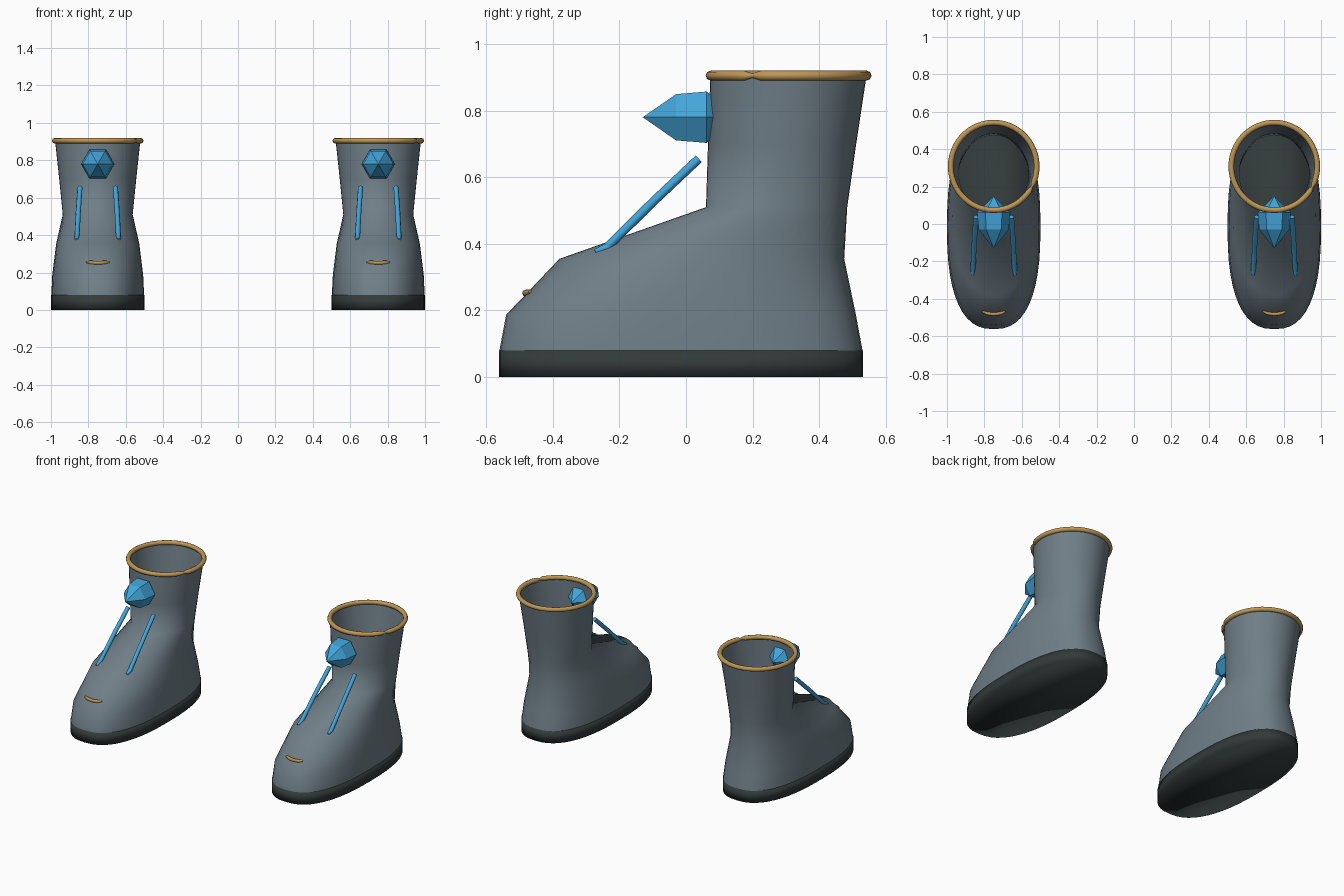
import bpy, bmesh, math
from mathutils import Vector

if "Cube" in bpy.data.objects:
    bpy.data.objects.remove(bpy.data.objects["Cube"])


def material(name, rgb):
    m = bpy.data.materials.new(name)
    m.diffuse_color = (*rgb, 1)
    m.use_nodes = True
    m.node_tree.nodes["Principled BSDF"].inputs["Base Color"].default_value = m.diffuse_color
    return m


LEATHER = material("grey leather", (0.16, 0.21, 0.245))
RUBBER = material("dark rubber", (0.032, 0.043, 0.042))
GOLD = material("gold trim", (0.52, 0.31, 0.09))
BLUE = material("blue crystal", (0.055, 0.38, 0.70))


def add_object(name, data, mat, x):
    ob = bpy.data.objects.new(name, data)
    data.materials.append(mat)
    ob.location.x = x
    bpy.context.collection.objects.link(ob)
    return ob


def loft(name, rings, mat, x, caps=False, smooth=True):
    """Bridge a list of equally sized point rings into a surface."""
    bm = bmesh.new()
    loops = [[bm.verts.new(p) for p in ring] for ring in rings]
    n = len(loops[0])
    for a, b in zip(loops, loops[1:]):
        for i in range(n):
            j = (i + 1) % n
            bm.faces.new((a[i], a[j], b[j], b[i]))
    if caps:
        bm.faces.new(loops[0][::-1])
        bm.faces.new(loops[-1])
    bmesh.ops.remove_doubles(bm, verts=bm.verts, dist=1e-5)
    bmesh.ops.recalc_face_normals(bm, faces=bm.faces)
    for f in bm.faces:
        f.smooth = smooth
    me = bpy.data.meshes.new(name)
    bm.to_mesh(me)
    bm.free()
    return add_object(name, me, mat, x)


def outline(z, front, back, half_width, power, n=48):
    """Horizontal rounded cross-section of the boot."""
    cy, ry = (front + back) / 2, (back - front) / 2
    pts = []
    for i in range(n):
        a = 2 * math.pi * i / n
        c, s = math.cos(a), math.sin(a)
        pts.append(Vector((half_width * math.copysign(abs(c) ** (2 / power), c),
                           cy + ry * math.copysign(abs(s) ** (2 / power), s), z)))
    return pts


def tube(name, points, radius, mat, x, cyclic=False, radii=None):
    cu = bpy.data.curves.new(name, 'CURVE')
    cu.dimensions = '3D'
    cu.bevel_depth = radius
    cu.bevel_resolution = 2
    cu.use_fill_caps = True
    sp = cu.splines.new('POLY')
    sp.points.add(len(points) - 1)
    for i, p in enumerate(points):
        sp.points[i].co = (*p, 1)
        sp.points[i].radius = radii[i] if radii else 1
    sp.use_cyclic_u = cyclic
    sp.use_smooth = True
    return add_object(name, cu, mat, x)


# z, front y, back y, half width, roundness
UPPER = [(0.08, -0.56, 0.53, 0.248, 2.5),
         (0.187, -0.54, 0.51, 0.243, 2.45),
         (0.355, -0.38, 0.475, 0.222, 2.2),
         (0.51, 0.06, 0.484, 0.187, 2.0),
         (0.70, 0.066, 0.511, 0.206, 2.0),
         (0.905, 0.073, 0.542, 0.228, 2.0)]

for side, x in (("left", -0.75), ("right", 0.75)):
    # Sole and open-topped upper
    loft(side + "_sole", [outline(0, -0.562, 0.532, 0.25, 2.5),
                          outline(0.08, -0.562, 0.532, 0.25, 2.5)], RUBBER, x, caps=True)
    loft(side + "_upper", [outline(*r) for r in UPPER], LEATHER, x)

    # Rolled rim with a pinch at its seam
    n = 52
    seam = round(n * 332 / 360)
    tube(side + "_rim", [(0.23 * math.cos(2 * math.pi * i / n),
                          0.308 + 0.234 * math.sin(2 * math.pi * i / n), 0.905) for i in range(n)],
         0.015, GOLD, x, cyclic=True, radii=[0.45 if i == seam else 1 for i in range(n)])

    # Faceted six-sided crystal pointing forward
    loft(side + "_crystal",
         [[(r * math.cos(math.pi * k / 3), y, 0.78 + r * math.sin(math.pi * k / 3)) for k in range(6)]
          for y, r in ((-0.13, 0), (-0.03, 0.08), (0.062, 0.089), (0.15, 0))],
         BLUE, x, smooth=False)

    # Pair of lace cords
    for s in (-1, 1):
        tube(side + "_lace", [(s * 0.113, -0.272, 0.376), (s * 0.111, -0.238, 0.388),
                              (s * 0.104, -0.1, 0.525), (s * 0.095, 0.038, 0.655)],
             0.0135, BLUE, x, radii=[0.6, 1, 1, 1])

    # Curved toe stitch
    tube(side + "_toe_stitch", [(0.062 * t, -0.482 + 0.014 * t * t, 0.252 + 0.005 * t * t)
                                for t in (-1, -0.6, -0.3, 0, 0.3, 0.6, 1)],
         0.01, GOLD, x, radii=[0.5, 1, 1, 1, 1, 1, 0.5])
